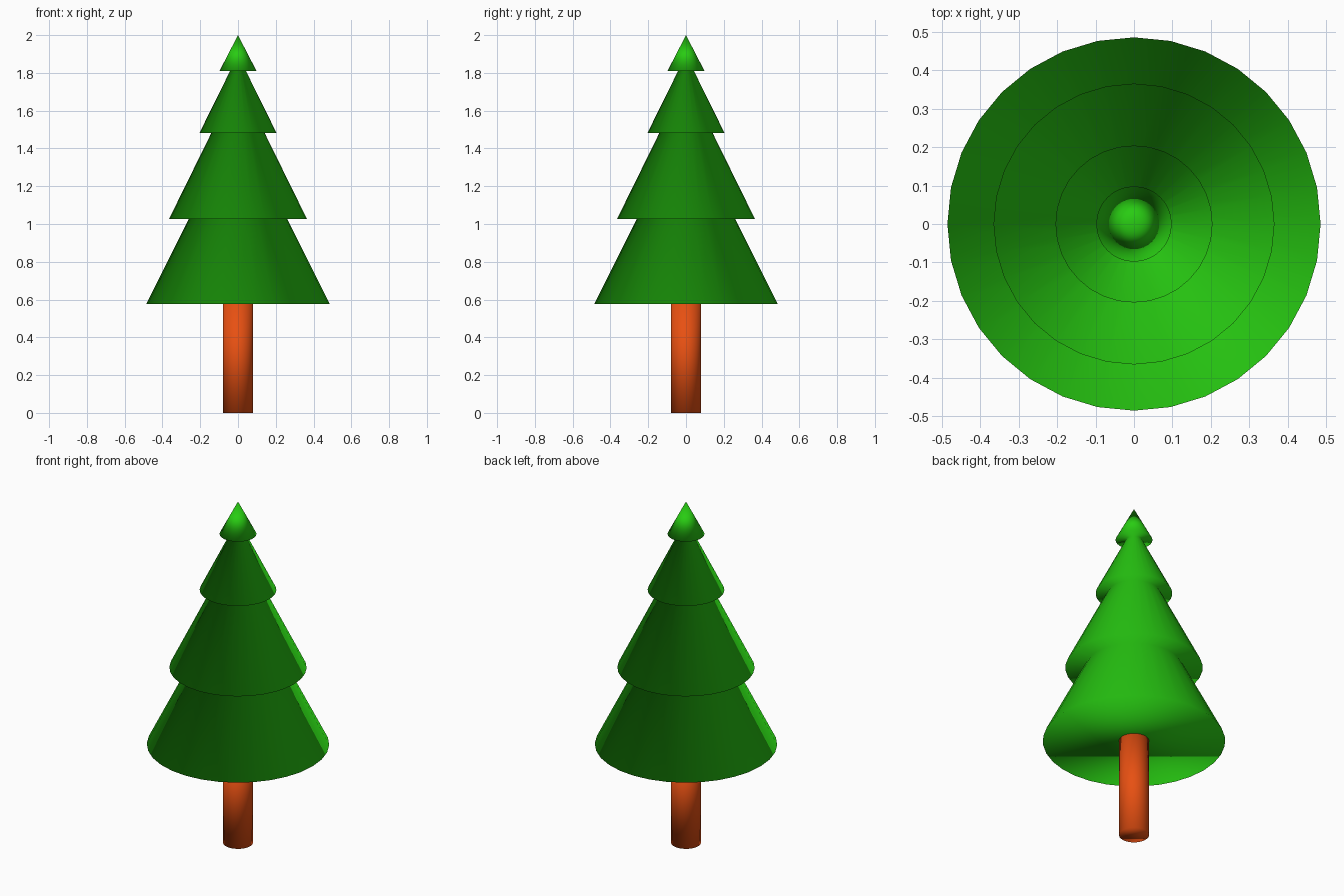
import bpy, bmesh, math

if "Cube" in bpy.data.objects:
    bpy.data.objects.remove(bpy.data.objects["Cube"])

SIDES = 32


def material(name, rgb):
    mat = bpy.data.materials.new(name)
    mat.diffuse_color = (*rgb, 1)
    mat.use_nodes = True
    mat.node_tree.nodes["Principled BSDF"].inputs["Base Color"].default_value = mat.diffuse_color
    return mat


def lathe(name, profile, mat):
    """Revolve (radius, z) points into a closed smooth body; radius 0 is a tip."""
    bm = bmesh.new()
    rings = []
    for r, z in profile:
        if r == 0:
            rings.append([bm.verts.new((0, 0, z))] * SIDES)
        else:
            rings.append([bm.verts.new((r * math.cos(2 * math.pi * i / SIDES),
                                        r * math.sin(2 * math.pi * i / SIDES), z))
                          for i in range(SIDES)])
    for low, high in zip(rings, rings[1:]):
        for i in range(SIDES):
            j = (i + 1) % SIDES
            corners = [low[i], low[j], high[j], high[i]]
            bm.faces.new(list(dict.fromkeys(corners)))
    # Flat end caps
    bm.faces.new(rings[0][::-1])
    if profile[-1][0] > 0:
        bm.faces.new(rings[-1])
    bmesh.ops.recalc_face_normals(bm, faces=bm.faces)
    for f in bm.faces:
        f.smooth = True
    mesh = bpy.data.meshes.new(name)
    bm.to_mesh(mesh)
    bm.free()
    mesh.materials.append(mat)
    obj = bpy.data.objects.new(name, mesh)
    bpy.context.collection.objects.link(obj)
    return obj


green = material("needles", (0.021, 0.6, 0.006))
bark = material("bark", (0.8, 0.08, 0.006))

# Trunk
lathe("trunk", [(0.08, 0), (0.08, 0.58)], bark)

# Stepped foliage: each tier is (bottom z, bottom radius, top radius)
tiers = [(0.577, 0.485, 0.26), (1.027, 0.365, 0.141),
         (1.482, 0.204, 0.042), (1.81, 0.098, 0)]
tops = [t[0] for t in tiers[1:]] + [2.0]
profile = []
for (z, r_low, r_high), z_top in zip(tiers, tops):
    profile += [(r_low, z), (r_high, z_top)]
lathe("foliage", profile, green)
